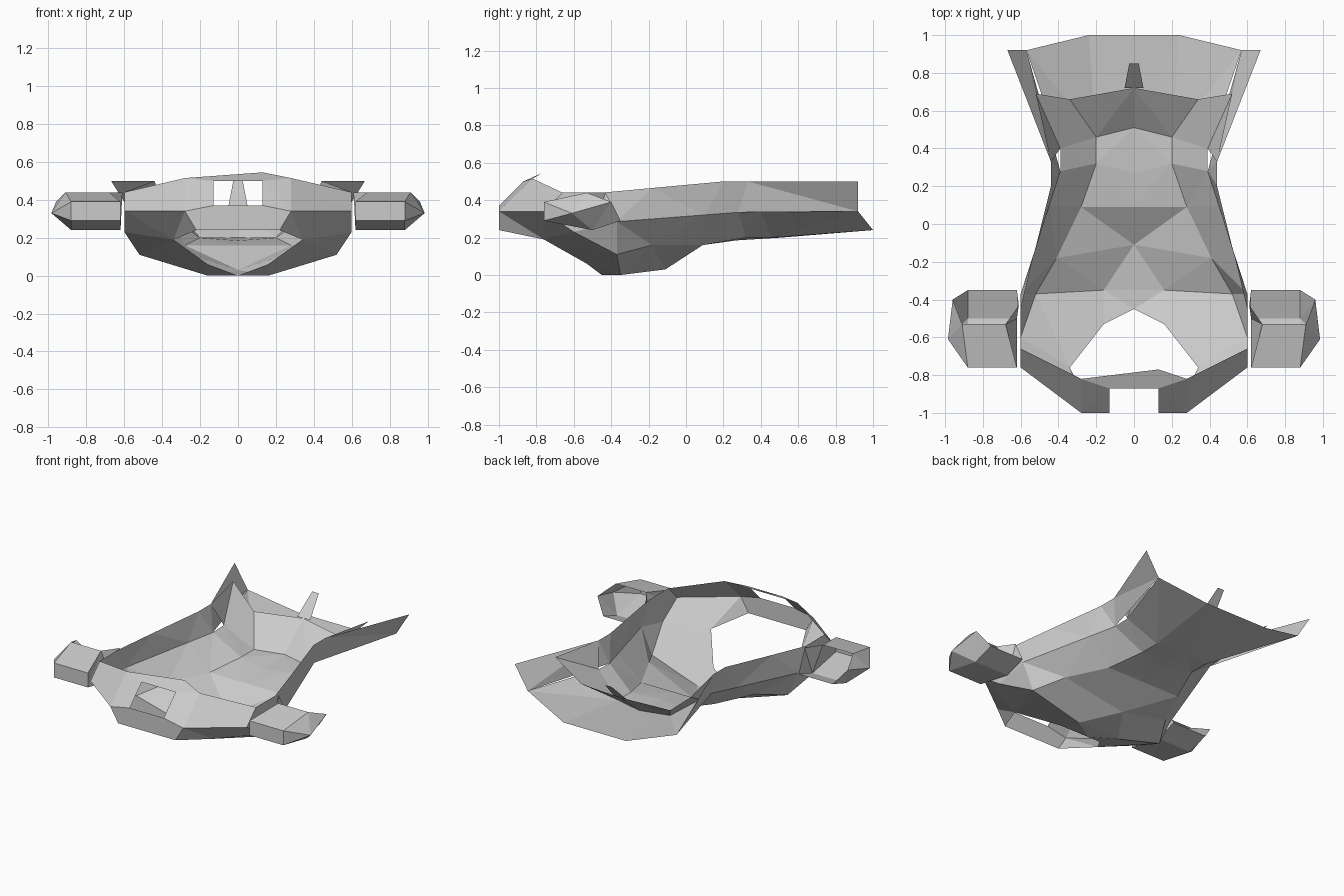
import bpy, bmesh
from mathutils import Vector

if "Cube" in bpy.data.objects:
    bpy.data.objects.remove(bpy.data.objects["Cube"])


def build(name, polys, mirror=True):
    """Make an object from polygons, optionally mirrored over x = 0."""
    bm = bmesh.new()
    for poly in polys:
        sides = (1, -1) if mirror else (1,)
        for s in sides:
            pts = []
            for p in poly:
                v = Vector((p[0] * s, p[1], p[2]))
                if all((v - q).length > 1e-4 for q in pts):
                    pts.append(v)
            if len(pts) > 2:
                if s < 0:
                    pts.reverse()
                bm.faces.new([bm.verts.new(v) for v in pts])
    bmesh.ops.remove_doubles(bm, verts=bm.verts, dist=1e-4)
    bmesh.ops.triangulate(bm, faces=[f for f in bm.faces if len(f.verts) == 4])
    bmesh.ops.recalc_face_normals(bm, faces=bm.faces)
    me = bpy.data.meshes.new(name)
    bm.to_mesh(me)
    bm.free()
    ob = bpy.data.objects.new(name, me)
    bpy.context.collection.objects.link(ob)
    return ob


def loft(rows):
    """Quads between neighbouring rows of points."""
    return [[a[i], a[i + 1], b[i + 1], b[i]]
            for a, b in zip(rows, rows[1:]) for i in range(len(a) - 1)]


# shared corner points
keel, cheek, lip = (.16, -.35, 0), (.34, -.76, .19), (.22, -1, .24)
chine, side_low = (.52, -.37, .11), (.6, -.37, .285)
brow, brow_top = (.28, -1, .34), (.28, -.82, .515)
corner, side_mid = (.6, -.76, .34), (.6, -.6, .23)
win_low, win_top = (.13, -1, .37), (.13, -.87, .5)
tail_out, floor_mid, floor_back = (.57, .92, .34), (.28, .09, .16), (.2, .46, .2)
waist, waist_back = (.39, .28, .335), (.39, .4, .34)


def crease(t):
    """Point on the straight side crease."""
    return tuple(Vector(side_low).lerp(Vector(waist), t))


# belly and tail plate, lofted front to back
build("belly", loft([
    [(0, -.35, 0), keel, chine, side_low],
    [(0, -.11, .03), (0, -.11, .03), (.41, -.18, .16), crease(.35)],
    [(0, .09, .16), floor_mid, floor_mid, crease(.72)],
    [(0, .27, .185), (.2, .32, .2), (.2, .32, .2), waist],
    [(0, .51, .2), floor_back, floor_back, waist_back],
    [(0, 1, .24), (.24, 1, .24), (.24, 1, .24), tail_out],
]))

# front jaw around the floor opening
build("jaw", [
    [(0, -.45, 0), keel, (0, -.35, 0)],
    [(0, -.45, 0), (.16, -.53, .06), keel],
    [(.16, -.53, .06), chine, keel],
    [(.16, -.53, .06), cheek, side_mid, chine],
    [chine, side_mid, side_low],
    [cheek, corner, side_mid],
    [cheek, lip, brow, corner],
])

# hood with its window
build("hood", [
    [(0, -1, .24), lip, brow, win_low, (0, -1, .37)],
    [brow, brow_top, win_top, win_low],
    [brow, corner, (.6, -.66, .44), brow_top],
    [corner, (.6, -.66, .44), (.6, -.45, .44), side_low, side_mid],
])
build("hood_peak", [[(-.28, -.82, .515), (-.13, -.87, .5), win_top, brow_top,
                     (.13, -.77, .545)]], mirror=False)

# side walls running into the tail fins
build("side_wall", loft([
    [side_low, crease(.35), crease(.72), waist, tail_out],
    [(.6, -.45, .44), (.535, -.18, .465), (.44, .2, .5), (.44, .33, .5), (.67, .92, .5)],
]))

# sloping rear bulkhead and inner fins
build("bulkhead", loft([
    [(0, .51, .2), floor_back, waist_back, (.44, .33, .5)],
    [(0, .72, .37), (.34, .66, .35), (.34, .66, .35), (.52, .69, .5)],
]))

# rear prong
build("prong", [[(0, .72, .37), (.05, .72, .37), (.025, .85, .5), (0, .85, .5)]])

# side pods: scoops open at the rear top
a, b = (.62, -.76, .29), (.88, -.76, .29)
c, d = (.88, -.76, .39), (.62, -.76, .39)
e, f = (.91, -.53, .44), (.68, -.53, .44)
g, h = (.62, -.5, .24), (.88, -.5, .24)
i, j = (.62, -.35, .29), (.88, -.35, .29)
tip, tip_back, root = (.985, -.61, .33), (.96, -.4, .39), (.61, -.43, .44)
build("side_pod", [
    [a, b, c, d], [d, c, e, f],                        # front and roof
    [a, g, h, b], [g, i, j, h],                        # underside
    [b, tip, c], [c, tip, e], [e, tip, tip_back],      # outer wall
    [b, h, tip], [h, tip_back, tip], [h, j, tip_back],
    [a, d, f, g], [g, f, root], [g, root, i],          # inner wall
])
